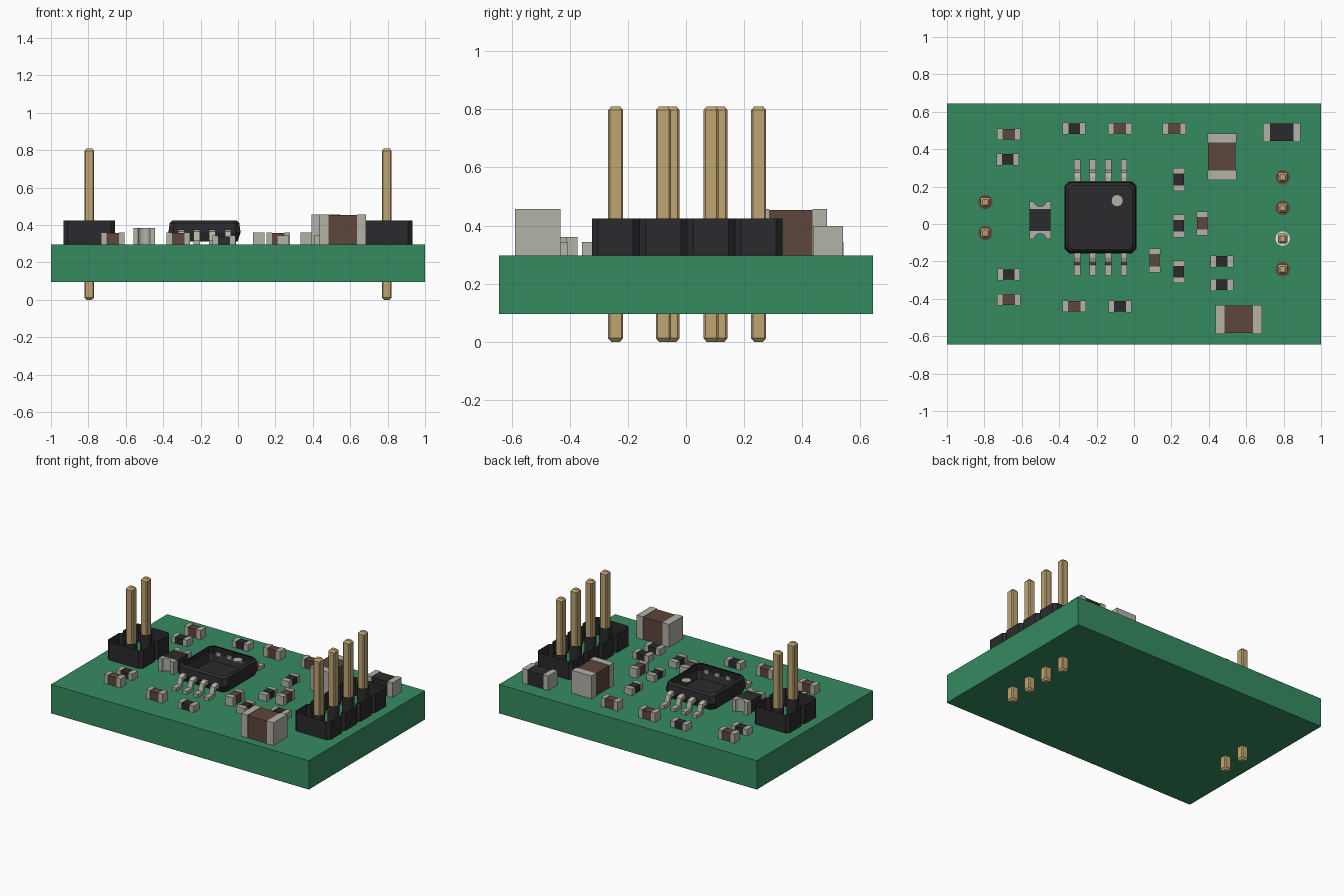
import bpy, bmesh, math

cube = bpy.data.objects.get("Cube")
if cube:
    bpy.data.objects.remove(cube, do_unlink=True)


def make_mat(name, rgb):
    m = bpy.data.materials.new(name)
    m.use_nodes = True
    m.diffuse_color = (*rgb, 1)
    m.node_tree.nodes["Principled BSDF"].inputs["Base Color"].default_value = (*rgb, 1)
    return m


GREEN = make_mat("board green", (0.036, 0.26, 0.118))
METAL = make_mat("solder grey", (0.445, 0.445, 0.39))
BROWN = make_mat("ceramic brown", (0.11, 0.061, 0.045))
BLACK = make_mat("plastic black", (0.024, 0.024, 0.026))
GOLD = make_mat("pin gold", (0.52, 0.376, 0.17))
WHITE = make_mat("marker white", (0.95, 0.95, 0.95))


def finish(name, bm, *mats):
    bmesh.ops.recalc_face_normals(bm, faces=bm.faces[:])
    me = bpy.data.meshes.new(name)
    bm.to_mesh(me)
    bm.free()
    for m in mats:
        me.materials.append(m)
    ob = bpy.data.objects.new(name, me)
    bpy.context.collection.objects.link(ob)
    return ob


def add_loft(bm, rings, bottom=True, top=True, mat=0):
    """Skin a stack of equal-length point rings."""
    vs = [[bm.verts.new(p) for p in r] for r in rings]
    n = len(vs[0])
    faces = []
    for a, b in zip(vs, vs[1:]):
        for i in range(n):
            j = (i + 1) % n
            faces.append(bm.faces.new((a[i], a[j], b[j], b[i])))
    if bottom:
        faces.append(bm.faces.new(vs[0][::-1]))
    if top:
        faces.append(bm.faces.new(vs[-1]))
    for f in faces:
        f.material_index = mat


def prism(bm, pts, z0, z1, bottom=True, top=True, mat=0):
    add_loft(bm, [[(x, y, z) for x, y in pts] for z in (z0, z1)], bottom, top, mat)


def rect(x, y, w, d):
    return [(x - w / 2, y - d / 2), (x + w / 2, y - d / 2),
            (x + w / 2, y + d / 2), (x - w / 2, y + d / 2)]


def circle(x, y, r, n=16):
    return [(x + r * math.cos(2 * math.pi * i / n), y + r * math.sin(2 * math.pi * i / n))
            for i in range(n)]


def chamfered(x, y, h, c):
    return [(x - h + c, y - h), (x + h - c, y - h), (x + h, y - h + c), (x + h, y + h - c),
            (x + h - c, y + h), (x - h + c, y + h), (x - h, y + h - c), (x - h, y - h + c)]


TOP = 0.297  # upper face of the board

# Board
bm = bmesh.new()
prism(bm, rect(0, 0, 2, 1.288), 0.095, TOP)
finish("circuit_board", bm, GREEN)


# Two-terminal chips: body between two metal end caps
def chip(name, x, y, length, width, height, cap, body, vertical=False):
    bm = bmesh.new()

    def block(u, du, w, z1, mat):
        r = rect(x, y + u, w, du) if vertical else rect(x + u, y, du, w)
        prism(bm, r, TOP, z1, mat=mat)

    gap = 0.004
    block(0, length - 2 * cap, width - 2 * gap, TOP + height - gap, 1)
    for s in (-1, 1):
        block(s * (length - cap) / 2, cap, width, TOP + height, 0)
    finish(name, bm, METAL, body)


small_capacitors = [(-0.67, 0.48, 0), (-0.075, 0.51, 0), (0.215, 0.51, 0), (0.365, 0.003, 1),
                    (0.11, -0.195, 1), (-0.67, -0.405, 0), (-0.32, -0.44, 0)]
for i, (x, y, v) in enumerate(small_capacitors):
    chip(f"small_capacitor_{i + 1}", x, y, 0.127, 0.062, 0.064, 0.03, BROWN, v)

small_resistors = [(-0.675, 0.345, 0), (-0.32, 0.51, 0), (0.24, 0.238, 1), (0.24, -0.01, 1),
                   (0.24, -0.255, 1), (0.47, -0.2, 0), (0.47, -0.325, 0),
                   (-0.67, -0.27, 0), (-0.075, -0.44, 0)]
for i, (x, y, v) in enumerate(small_resistors):
    chip(f"small_resistor_{i + 1}", x, y, 0.122, 0.064, 0.046, 0.03, BLACK, v)

chip("large_capacitor_back", 0.47, 0.36, 0.25, 0.155, 0.16, 0.05, BROWN, True)
chip("large_capacitor_front", 0.56, -0.51, 0.25, 0.155, 0.16, 0.05, BROWN)
chip("large_resistor", 0.79, 0.49, 0.2, 0.102, 0.102, 0.038, BLACK)

# Part with scalloped metal ends
bm = bmesh.new()
cx, cy = -0.502, 0.021
prism(bm, rect(cx, cy, 0.112, 0.13), TOP, 0.38, mat=1)
for s in (-1, 1):
    scallop = [(cx + 0.032 * math.cos(a), cy + s * (0.1 - 0.028 * math.sin(a)))
               for a in [math.pi * k / 6 for k in range(7)]]
    end = [(cx - 0.058, cy + s * 0.1), (cx - 0.058, cy + s * 0.058),
           (cx + 0.058, cy + s * 0.058), (cx + 0.058, cy + s * 0.1)]
    prism(bm, end + scallop, TOP, 0.385)
finish("scalloped_component", bm, METAL, BLACK)

# Main chip: open-topped shell with a floor
CX, CY = -0.179, 0.035
bm = bmesh.new()
rings = [(0.312, 0.177), (0.36, 0.193), (0.41, 0.186), (0.425, 0.172)]
add_loft(bm, [[(x, y, z) for x, y in chamfered(CX, CY, h, 0.025)] for z, h in rings], top=False)
finish("main_chip_shell", bm, BLACK)
bm = bmesh.new()
prism(bm, circle(-0.09, 0.125, 0.032), 0.416, 0.421)
finish("main_chip_marker", bm, METAL)

# Gull-wing leads, profile in (distance from chip centre, height)
profile = [(0.18, 0.375), (0.215, 0.375), (0.24, 0.365), (0.255, 0.32), (0.31, 0.32),
           (0.31, TOP), (0.24, TOP), (0.225, 0.345), (0.18, 0.35)]
bm = bmesh.new()
for s in (-1, 1):
    for k in range(4):
        x = CX + (k - 1.5) * 0.0835
        add_loft(bm, [[(x + e, CY + s * d, z) for d, z in profile] for e in (-0.017, 0.017)])
finish("main_chip_leads", bm, METAL)


# Pin headers: open notched housing, sleeves, and square pins with tapered tips
def header(name, x, ys, pitch, marked=None):
    hw, c = 0.137, 0.022
    right = []
    for y in ys:
        a, b = y - pitch / 2, y + pitch / 2
        right += [(hw - c, a), (hw, a + c), (hw, b - c)]
    right.append((hw - c, ys[-1] + pitch / 2))
    outline = [(x + u, v) for u, v in right] + [(x - u, v) for u, v in reversed(right)]
    bm = bmesh.new()
    prism(bm, outline, TOP, 0.425, bottom=False, top=False)
    finish(name + "_housing", bm, BLACK)

    bm = bmesh.new()
    for y in ys:
        prism(bm, circle(x, y, 0.04), TOP, 0.425, bottom=False, top=False)
    finish(name + "_sleeves", bm, BLACK)

    bm = bmesh.new()
    for i, y in enumerate(ys):
        prism(bm, circle(x, y, 0.039), TOP, TOP + 0.004, mat=1 if i == marked else 0)
    finish(name + "_pads", bm, BROWN, WHITE)

    bm = bmesh.new()
    for y in ys:
        add_loft(bm, [[(px, py, z) for px, py in chamfered(x, y, h, h * 0.25)]
                      for z, h in ((0, 0.015), (0.013, 0.026), (0.797, 0.026), (0.81, 0.015))])
    finish(name + "_pins", bm, GOLD)


header("two_pin_header", -0.795, (-0.048, 0.117), 0.165)
header("four_pin_header", 0.795, (-0.242, -0.078, 0.086, 0.25), 0.164, marked=1)
